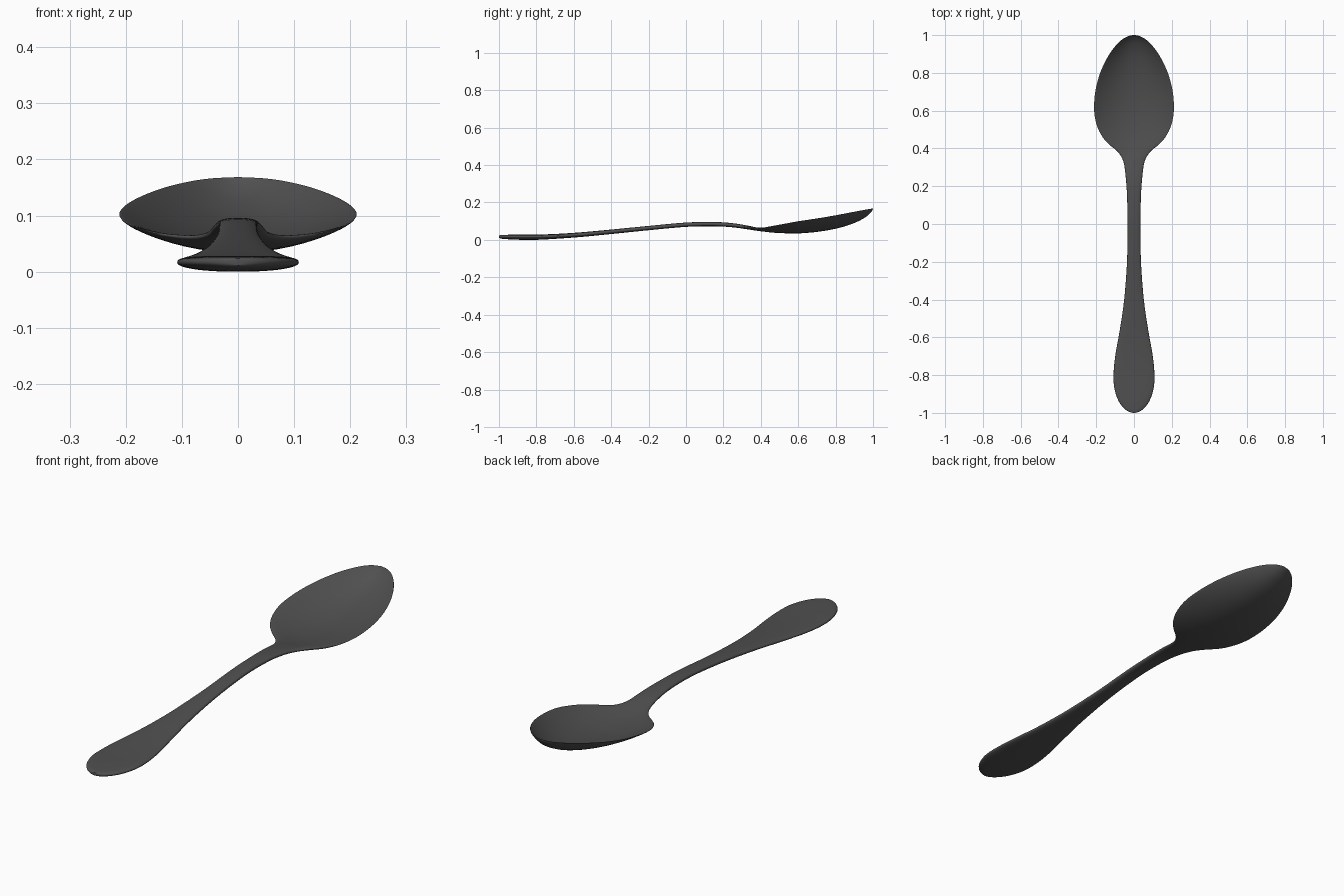
import bpy, bmesh, math

if "Cube" in bpy.data.objects:
    bpy.data.objects.remove(bpy.data.objects["Cube"])

# Stations along the spoon: y, half width, centre height, rim height, thickness
ST = [
    (-1.000, 0.000, .018, .018, .012),
    (-0.985, 0.042, .017, .018, .020),
    (-0.940, 0.080, .016, .018, .025),
    (-0.870, 0.104, .015, .018, .028),
    (-0.790, 0.108, .0155, .018, .028),
    (-0.690, 0.098, .020, .021, .026),
    (-0.560, 0.075, .029, .029, .025),
    (-0.400, 0.052, .044, .044, .024),
    (-0.200, 0.037, .064, .064, .023),
    (0.000, 0.034, .082, .082, .023),
    (0.150, 0.037, .085, .085, .023),
    (0.250, 0.044, .079, .079, .022),
    (0.330, 0.056, .067, .067, .020),
    (0.380, 0.084, .058, .062, .017),
    (0.420, 0.130, .052, .066, .015),
    (0.460, 0.166, .047, .074, .014),
    (0.520, 0.196, .043, .085, .013),
    (0.600, 0.211, .042, .100, .013),
    (0.700, 0.205, .050, .115, .013),
    (0.800, 0.179, .067, .132, .013),
    (0.890, 0.136, .093, .149, .012),
    (0.955, 0.087, .124, .161, .010),
    (0.989, 0.043, .151, .167, .007),
    (1.000, 0.000, .168, .168, .004),
]
SUB, SEG = 5, 48


def mirrored(end, inner):
    # phantom station past a rounded tip
    return (inner[0], -inner[1]) + inner[2:]


def catmull(a, b, c, d, t):
    return [0.5 * (2*q + (r-p)*t + (2*p-5*q+4*r-s)*t*t + (3*q-p-3*r+s)*t**3)
            for p, q, r, s in zip(a, b, c, d)]


def signed_pow(v, e):
    return math.copysign(abs(v) ** e, v)


pts = [mirrored(ST[0], ST[1])] + ST + [mirrored(ST[-1], ST[-2])]
path = [catmull(*pts[i:i+4], k / SUB)
        for i in range(len(ST) - 1) for k in range(SUB)] + [list(ST[-1])]

# Spoon: dished, rounded sections lofted from handle end to bowl tip
bm = bmesh.new()
rings = []
for y, w, mid, rim, th in path:
    ring = []
    for j in range(SEG):
        a = 2 * math.pi * j / SEG
        u = signed_pow(math.cos(a), 0.8)
        z = mid + (rim - mid) * abs(u) ** 2.1 + th / 2 * signed_pow(math.sin(a), 0.8)
        ring.append(bm.verts.new((w * u, y, z)))
    rings.append(ring)
for r0, r1 in zip(rings, rings[1:]):
    for j in range(SEG):
        k = (j + 1) % SEG
        bm.faces.new((r0[j], r0[k], r1[k], r1[j]))
bmesh.ops.remove_doubles(bm, verts=bm.verts, dist=0.0002)
bmesh.ops.recalc_face_normals(bm, faces=bm.faces)

# Rest on the ground
low = min(v.co.z for v in bm.verts)
for v in bm.verts:
    v.co.z -= low

mesh = bpy.data.meshes.new("spoon")
bm.to_mesh(mesh)
bm.free()
spoon = bpy.data.objects.new("spoon", mesh)
bpy.context.collection.objects.link(spoon)

mat = bpy.data.materials.new("dark_metal")
mat.diffuse_color = (0.08, 0.08, 0.08, 1)
mat.use_nodes = True
mat.node_tree.nodes["Principled BSDF"].inputs["Base Color"].default_value = mat.diffuse_color
mesh.materials.append(mat)

bpy.context.view_layer.objects.active = spoon
spoon.select_set(True)
bpy.ops.object.shade_smooth_by_angle(angle=math.radians(50))
